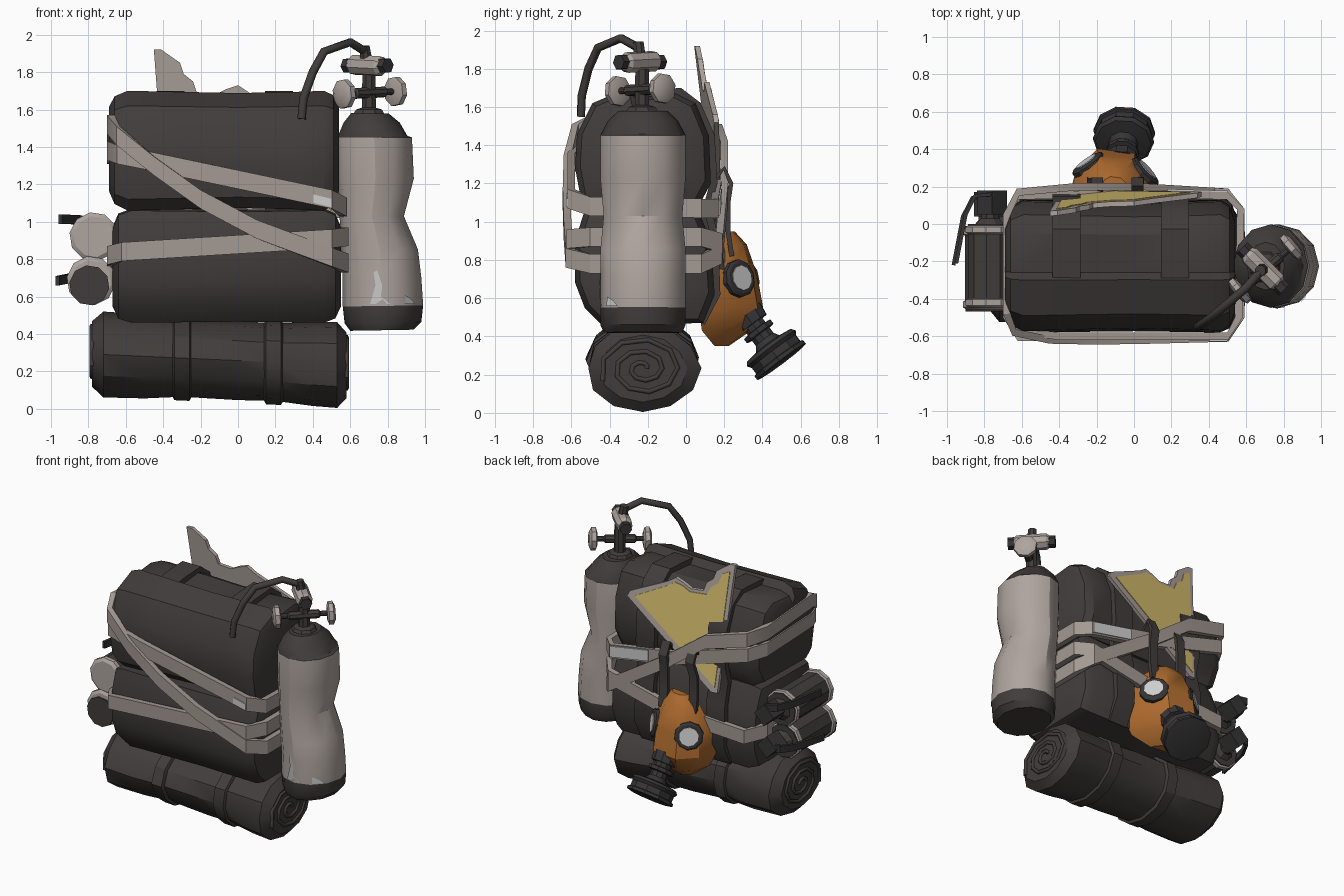
import bpy, bmesh
from math import sin, cos, pi, radians
from mathutils import Vector as V

cube = bpy.data.objects.get("Cube")
if cube:
    bpy.data.objects.remove(cube)


def material(name, rgb):
    m = bpy.data.materials.new(name)
    m.use_nodes = True
    m.diffuse_color = (*rgb, 1)
    m.node_tree.nodes["Principled BSDF"].inputs["Base Color"].default_value = (*rgb, 1)
    return m


CLOTH = material("dark cloth", (0.052, 0.046, 0.044))
RUBBER = material("black rubber", (0.038, 0.035, 0.035))
METAL = material("warm grey metal", (0.43, 0.375, 0.345))
WEB = material("grey webbing", (0.37, 0.32, 0.29))
ORANGE = material("orange rubber", (0.42, 0.145, 0.028))
YELLOW = material("faded yellow", (0.68, 0.53, 0.16))
BARE = material("bare metal", (0.62, 0.62, 0.62))


def build(name, verts, faces, mats, rule=None):
    me = bpy.data.meshes.new(name)
    me.from_pydata([tuple(v) for v in verts], [], faces)
    bm = bmesh.new()
    bm.from_mesh(me)
    bmesh.ops.recalc_face_normals(bm, faces=bm.faces)
    bm.to_mesh(me)
    bm.free()
    for m in mats:
        me.materials.append(m)
    for p in me.polygons:
        p.use_smooth = True
        if rule:
            p.material_index = rule(p.center)
    me.set_sharp_from_angle(angle=radians(32))
    ob = bpy.data.objects.new(name, me)
    bpy.context.collection.objects.link(ob)
    return ob


def loft(name, rings, mats, rule=None, closed=False):
    """Skin equal-sized rings; cap the ends unless the run is closed."""
    n, k = len(rings[0]), len(rings)
    faces = []
    for i in range(k if closed else k - 1):
        a, b = i * n, (i + 1) % k * n
        faces += [(a + j, a + (j + 1) % n, b + (j + 1) % n, b + j) for j in range(n)]
    if not closed:
        faces += [tuple(range(n)), tuple(range((k - 1) * n, k * n))]
    return build(name, [v for r in rings for v in r], faces, mats, rule)


def turned(name, origin, axis, profile, mat, sides=8):
    """Lathe (distance, radius) pairs along an axis."""
    o, d = V(origin), V(axis).normalized()
    u = d.orthogonal().normalized()
    w = d.cross(u)
    rings = [[o + d * s + (u * cos(t) + w * sin(t)) * r
              for t in [2 * pi * (j + 0.5) / sides for j in range(sides)]]
             for s, r in profile]
    return loft(name, rings, [mat])


def ribbon(name, path, width, thick, mat, across=(0, 0, 1), closed=False):
    pts, a = [V(p) for p in path], V(across)
    rings = []
    for i, p in enumerate(pts):
        if closed:
            t = (pts[(i + 1) % len(pts)] - pts[i - 1])
        else:
            t = pts[min(i + 1, len(pts) - 1)] - pts[max(i - 1, 0)]
        n = t.cross(a).normalized() * thick / 2
        h = a * width / 2
        rings.append([p + h + n, p - h + n, p - h - n, p + h - n])
    return loft(name, rings, [mat], closed=closed)


def tube(name, path, radius, mat):
    cu = bpy.data.curves.new(name, "CURVE")
    cu.dimensions = "3D"
    cu.bevel_depth, cu.bevel_resolution, cu.use_fill_caps = radius, 1, True
    sp = cu.splines.new("POLY")
    sp.points.add(len(path) - 1)
    for q, p in zip(sp.points, path):
        q.co = (*p, 1)
    cu.materials.append(mat)
    ob = bpy.data.objects.new(name, cu)
    bpy.context.collection.objects.link(ob)


# Two stuffed packs: a side profile (y, z) swept across x with puffed ends
def pack(name, profile, stations):
    cy = sum(p[0] for p in profile) / len(profile)
    cz = sum(p[1] for p in profile) / len(profile)
    loft(name, [[V((x, cy + (y - cy) * s, cz + (z - cz) * s)) for y, z in profile]
                for x, s in stations], [CLOTH])


pack("upper_pack", [(-.55, 1.12), (-.58, 1.28), (-.57, 1.46), (-.49, 1.62), (-.3, 1.7), (-.26, 1.65),
                    (-.05, 1.67), (.05, 1.62), (.12, 1.45), (.13, 1.2), (.06, 1.07), (-.48, 1.06)],
     [(-.69, .7), (-.66, .9), (-.59, 1), (-.3, .98), (0, .96), (.3, .98), (.46, 1), (.51, .92), (.54, .7)])
pack("lower_pack", [(-.53, .55), (-.58, .68), (-.58, .9), (-.53, 1.06), (.06, 1.07), (.13, .9),
                    (.15, .62), (.09, .47), (-.44, .46)],
     [(-.67, .7), (-.64, .92), (-.57, 1), (0, .98), (.46, 1), (.52, .92), (.55, .7)])

# Closing bands over the tops and backs of the packs
for i, x in enumerate((-.36, .22)):
    ribbon(f"closing_band_{i}", [(x, -.29, 1.66), (x, -.2, 1.67), (x, -.03, 1.68), (x, .06, 1.61),
                                 (x, .13, 1.45), (x, .145, 1.2), (x, .11, 1.08), (x, .15, .92),
                                 (x, .16, .62), (x, .08, .47)], .15, .04, CLOTH, (1, 0, 0))


# Bedroll, sagging slightly toward the left, with bands and spiral ends
def roll_ring(x, s, grow=0):
    cz = .258 - .045 * x
    return [V((x, -.225 + (.29 * s + grow) * cos(t) * (1 + .04 * sin(3 * t + x * 4)),
               cz + (.225 * s + grow) * sin(t)))
            for t in [2 * pi * j / 12 for j in range(12)]]


loft("bedroll", [roll_ring(x, s) for x, s in
                 ((-.78, .78), (-.72, 1.02), (-.5, 1), (-.3, .92), (0, .94), (.2, .92), (.4, 1), (.53, 1.02), (.58, .78))],
     [CLOTH])
for i, x in enumerate((-.3, .19)):
    loft(f"bedroll_band_{i}", [roll_ring(x + d, .93, g) for d, g in ((-.05, 0), (-.04, .018), (.04, .018), (.05, 0))],
         [CLOTH])
for side, x in (("left", .58), ("right", -.78)):
    tube(f"roll_spiral_{side}",
         [(x, -.225 + (.02 + .009 * k) * cos(k * .7), .258 - .045 * x + (.015 + .0068 * k) * sin(k * .7))
          for k in range(24)], .014, CLOTH)

# Webbing straps that circle both packs
LOOPS = {
    "strap_upper": [(-.64, -.57, 1.36), (-.4, -.6, 1.31), (.5, -.6, 1.12), (.56, -.5, 1.08), (.57, .08, 1.07),
                    (.5, .15, 1.07), (0, .165, 1.16), (-.62, .15, 1.34), (-.68, .05, 1.36), (-.68, -.48, 1.38)],
    "strap_diagonal": [(-.64, -.58, 1.46), (-.45, -.62, 1.3), (-.2, -.625, 1.12), (.1, -.62, .96), (.5, -.61, .81),
                       (.57, -.5, .78), (.57, .08, .78), (.5, .17, .83), (0, .2, 1.15), (-.3, .2, 1.37),
                       (-.62, .17, 1.46), (-.68, .05, 1.48), (-.68, -.48, 1.52)],
    "strap_lower": [(-.62, -.605, .84), (.5, -.605, .91), (.57, -.5, .92), (.57, .08, .92), (.5, .17, .89),
                    (0, .185, .78), (-.6, .17, .74), (-.68, .05, .76), (-.68, -.5, .82)],
}
for name, path in LOOPS.items():
    ribbon(name, path, .1, .04, WEB, closed=True)
ribbon("strap_worn_patch", [(.4, -.623, 1.125), (.5, -.623, 1.1)], .045, .008, BARE)
ribbon("strap_worn_patch_back", [(.5, .174, 1.073), (.18, .183, 1.13)], .08, .008, BARE)

# Dented gas tank: dark foot and shoulder, pale body
STATIONS = [(.42, .77, .17), (.46, .775, .205), (.55, .775, .215), (.7, .77, .21), (.85, .757, .205), (1.03, .715, .172),
            (1.23, .735, .205), (1.45, .73, .2), (1.46, .72, .185), (1.53, .715, .15), (1.58, .705, .1)]
tank = loft("gas_tank", [[V((cx + r * cos(t), -.225 + min(.223, r * 1.08 + .02) * sin(t), z + .06 * (cx - .72) * cos(t)))
                          for t in [2 * pi * j / 12 for j in range(12)]] for z, cx, r in STATIONS],
            [METAL, CLOTH], lambda c: int(c.z < .54 or c.z > 1.452))
CHIPS = {
    "tank_chip_front": [(.7, -.46, .56), (.82, -.46, .56), (.76, -.46, .6), (.77, -.46, .66), (.74, -.46, .74),
                        (.72, -.46, .73), (.73, -.46, .66)],
    "tank_chip_side": [(.9, -.42, .56), (.95, -.36, .56), (.93, -.39, .59), (.9, -.42, .61)],
}
for name, outline in CHIPS.items():
    chip = build(name, outline, [tuple(range(len(outline)))], [BARE])
    wrap = chip.modifiers.new("hug", "SHRINKWRAP")
    wrap.target, wrap.offset, wrap.wrap_mode = tank, .006, "ABOVE_SURFACE"

# Valve, regulator, handwheels and hose
turned("tank_collar", (.7, -.23, 1.56), (0, 0, 1), [(0, .1), (.04, .075), (.05, .04), (.24, .038)], CLOTH)
turned("regulator_body", (.605, -.155, 1.84), (1, -1, -.05), [(0, .04), (.02, .055), (.22, .055), (.24, .04)], METAL)
for i, s in enumerate((-1, 1)):
    turned(f"regulator_plug_{i}", (.69 + s * .07, -.24 - s * .07, 1.835), (s, -s, 0), [(0, .042), (.06, .042)], RUBBER, 6)
    turned(f"valve_stem_{i}", (.705, -.24, 1.69), (s, s * .85, .05 * s), [(0, .03), (.1, .03), (.11, .018), (.18, .018)],
           CLOTH)
    turned(f"valve_wheel_{i}", (.705, -.24, 1.69), (s, s * .85, .05 * s),
           [(.155, .05), (.165, .08), (.195, .08), (.21, .05)], METAL)
turned("regulator_outlet", (.69, -.24, 1.84), (-.15, -.1, 1), [(0, .035), (.1, .03)], CLOTH)
tube("hose", [(.68, -.25, 1.91), (.6, -.34, 1.96), (.46, -.46, 1.91), (.4, -.51, 1.8), (.35, -.545, 1.66), (.34, -.55, 1.55)],
     .023, CLOTH)

# Pair of grenades lashed to the right side
for name, x, z, y0 in (("upper", -.77, .92, -.45), ("lower", -.785, .685, -.46)):
    turned(f"grenade_body_{name}", (x, y0 + .03, z), (0, 1, 0), [(0, .12), (.42, .12)], CLOTH, 10)
    for i, d in enumerate((0, .39)):
        turned(f"grenade_band_{name}_{i}", (x, y0 + d, z), (0, 1, 0),
               [(0, .11), (.015, .132), (.045, .132), (.055, .115)], METAL, 10)
    turned(f"grenade_neck_{name}", (x, y0 + .43, z), (0, 1, 0), [(0, .1), (.05, .05), (.08, .05)], CLOTH)
    turned(f"grenade_fuse_{name}", (x + .01, y0 + .5, z + .02), (0, 1, 0), [(0, .08), (.13, .08)], RUBBER, 4)
    dz = z - .685
    ribbon(f"grenade_lever_{name}", [(x + .02, y0 + .61, z + .02 + dz * .2), (x - .08, y0 + .6, z + .02 + dz * .3),
                                     (x - .13, y0 + .5, z + .01 + dz * .35), (x - .18, y0 + .24, z + dz * .4)],
           .05, .02, RUBBER)
turned("grenade_lower_base", (-.795, -.469, .66), (0, 1, 0), [(0, .108), (.02, .108)], CLOTH, 10)

# Broken triangular sign tucked behind the packs
SIGN = [(-.45, 1.92), (-.41, 1.92), (-.31, 1.85), (-.29, 1.79), (-.24, 1.75), (-.22, 1.69), (-.12, 1.68),
        (-.06, 1.71), (.0, 1.73), (.06, 1.69), (.34, 1.56), (.36, 1.52), (-.33, 1), (-.38, 1)]
FACE = [(-.415, 1.87), (-.36, 1.84), (-.335, 1.77), (-.28, 1.73), (-.25, 1.67), (-.12, 1.66),
        (-.06, 1.69), (.0, 1.7), (.06, 1.66), (.3, 1.535), (-.36, 1.04)]


def sign_point(x, z, off):
    return V((x, .31 + .07 * x - .115 * z + off, z))


loft("sign_plate", [[sign_point(x, z, o) for x, z in SIGN] for o in (-.015, .012)], [METAL])
loft("sign_face", [[sign_point(x, z, o) for x, z in FACE] for o in (.01, .017)], [YELLOW])

# Gas mask hanging on the back, turned a little toward the left
MX = -.1
rows = [(.95, .2, .25, .07), (.88, .17, .31, .15), (.72, .14, .36, .24), (.55, .1, .39, .25), (.43, .11, .33, .19),
        (.35, .16, .22, .08)]
loft("mask_face", [[V((MX + w * k, yb + (yf - yb) * f - .14 * w * k, z)) for k, f in
                    ((-1, 0), (-.84, .55), (-.38, 1), (.42, 1), (.84, .5), (1, 0))] for z, yb, yf, w in rows], [ORANGE])
for side, s, aim in (("left", 1, (.74, .66, .16)), ("right", -1, (-.58, .8, .16))):
    eye = (MX + .005 + s * .138, .283 - s * .018, .7)
    turned(f"mask_eye_ring_{side}", eye, aim, [(0, .1), (.03, .1), (.04, .085), (.04, .06)], RUBBER, 10)
    turned(f"mask_lens_{side}", eye, aim, [(.03, .066), (.045, .066)], BARE, 10)
    x = MX + s * .12
    ribbon(f"mask_harness_{side}", [(x, .24, .82), (x, .22, .95), (x, .22, 1.1), (x * .9, .235, 1.2), (x * .9, .2, 1.28),
                                    (x * .9, .15, 1.22)], .065, .025, CLOTH, (1, 0, 0))
turned("mask_filter", (MX + .03, .31, .52), (.06, .6, -.8),
       [(0, .1), (.07, .09), (.07, .06), (.1, .06), (.105, .09), (.13, .09), (.135, .06), (.17, .06), (.2, .08),
        (.21, .15), (.23, .165), (.25, .15), (.29, .15), (.295, .165), (.315, .165), (.32, .14)], RUBBER, 10)
